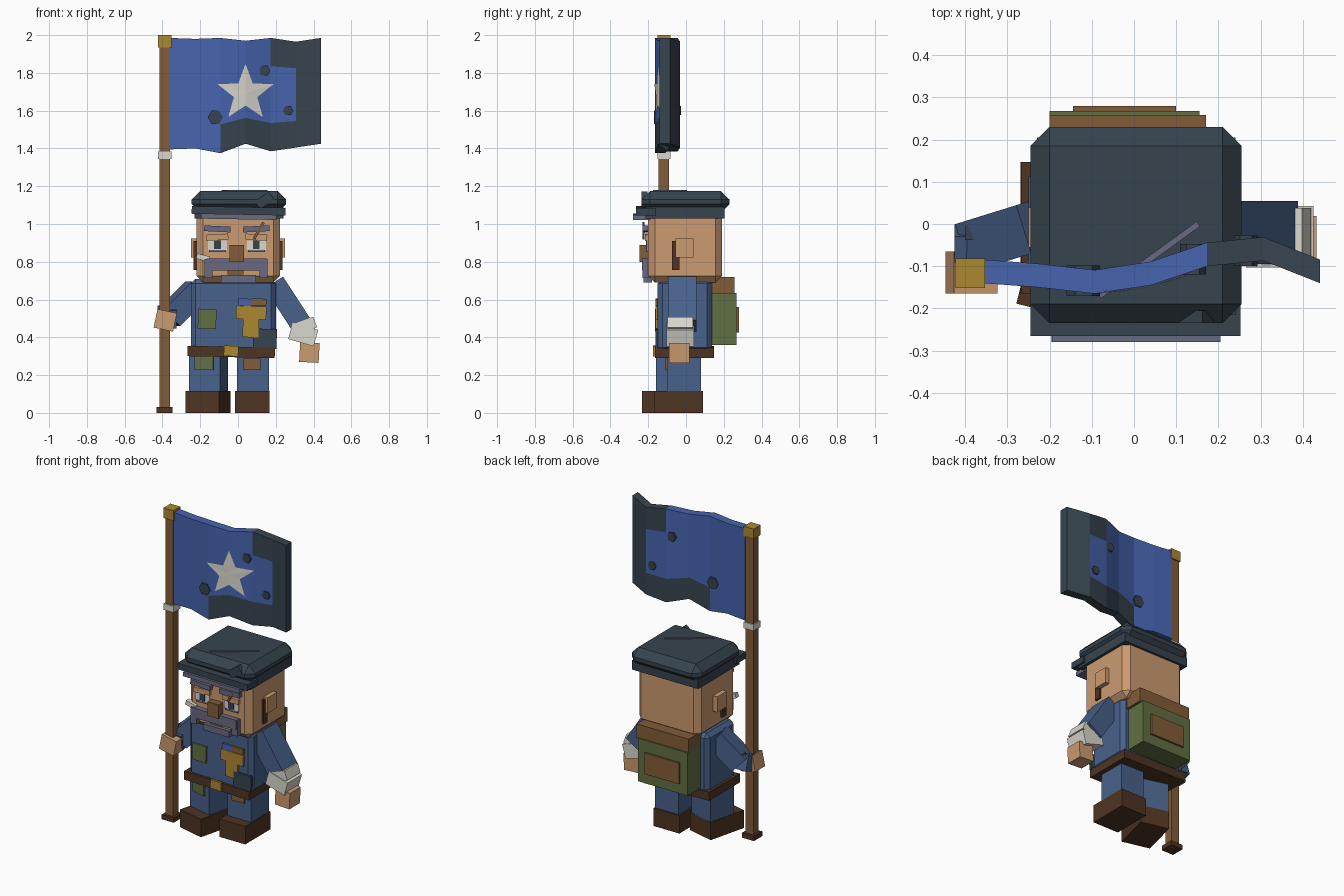
import bpy, bmesh, math
from mathutils import Vector, Euler

if "Cube" in bpy.data.objects:
    bpy.data.objects.remove(bpy.data.objects["Cube"])


def make_material(name, rgb):
    linear = [(c / 255 / 12.92) if c < 11 else ((c / 255 + .055) / 1.055) ** 2.4 for c in rgb]
    material = bpy.data.materials.new(name)
    material.use_nodes = True
    material.diffuse_color = (*linear, 1)
    material.node_tree.nodes["Principled BSDF"].inputs["Base Color"].default_value = (*linear, 1)
    return material


palette = {
    "cloth_blue": (72, 97, 138), "flag_blue": (70, 100, 175), "slate": (54, 68, 78),
    "skin": (203, 155, 112), "wood_brown": (130, 92, 56), "dark_leather": (78, 52, 34),
    "canvas_green": (97, 112, 66), "gold": (172, 136, 48), "off_white": (218, 216, 205),
    "grey_violet": (106, 106, 132)}
materials = {name: make_material(name, rgb) for name, rgb in palette.items()}


def finish(name, bm, *mats):
    mesh = bpy.data.meshes.new(name)
    bmesh.ops.recalc_face_normals(bm, faces=bm.faces)
    bm.to_mesh(mesh)
    bm.free()
    for mat in mats:
        mesh.materials.append(materials[mat])
    obj = bpy.data.objects.new(name, mesh)
    bpy.context.scene.collection.objects.link(obj)
    return obj


def block(name, mat, size, place, turn=(0, 0, 0), bevel=0):
    """Box by size and centre, turned by degrees."""
    bm = bmesh.new()
    bmesh.ops.create_cube(bm, size=1)
    bmesh.ops.scale(bm, vec=size, verts=bm.verts)
    if bevel:
        bmesh.ops.bevel(bm, geom=bm.edges[:], offset=bevel, segments=1, affect='EDGES')
    obj = finish(name, bm, mat)
    obj.location = place
    obj.rotation_euler = [math.radians(a) for a in turn]
    return obj


def box(name, mat, xs, ys, zs, turn=(0, 0, 0), bevel=0):
    """Box by its ranges along each axis."""
    spans = (xs, ys, zs)
    return block(name, mat, [b - a for a, b in spans], [(a + b) / 2 for a, b in spans], turn, bevel)


def limb(name, mat, start, end, depth, width, bevel=0):
    """Box running from one joint to the next."""
    start, end = Vector(start), Vector(end)
    along = end - start
    obj = block(name, mat, (depth, width, along.length), (start + end) / 2, bevel=bevel)
    obj.rotation_euler = along.to_track_quat('Z', 'Y').to_euler()
    return obj


# Flag pole
POLE_X, POLE_Y = -.388, -.117
for name, mat, width, low, high in (
        ("pole", "wood_brown", .055, 0, 1.95), ("pole_foot", "dark_leather", .085, 0, .03),
        ("pole_ring", "off_white", .07, 1.345, 1.385), ("pole_cap", "gold", .07, 1.935, 2)):
    block(name, mat, (width, width, high - low), (POLE_X, POLE_Y, (low + high) / 2))

# Waving flag: columns run along x, rows along z
flag_x = [-.36 + .8 * i / 6 for i in range(7)]
flag_y = [-.14, -.15, -.165, -.145, -.1, -.087, -.14]
flag_top = [1.985, 1.98, 1.985, 1.97, 1.985, 1.965, 1.985]
flag_low = [1.395, 1.4, 1.375, 1.425, 1.385, 1.405, 1.425]
THICK = .056


def along_flag(values, x):
    t = min(max((x - flag_x[0]) / .8 * 6, 0), 5.999)
    i = int(t)
    return values[i] + (values[i + 1] - values[i]) * (t - i)


bm = bmesh.new()
grid = [[bm.verts.new((x, y, low + (top - low) * r / 4)) for r in range(5)]
        for x, y, top, low in zip(flag_x, flag_y, flag_top, flag_low)]
for c in range(6):
    for r in range(4):
        bm.faces.new((grid[c][r], grid[c + 1][r], grid[c + 1][r + 1], grid[c][r + 1]))
back = bmesh.ops.extrude_face_region(bm, geom=bm.faces[:], use_keep_orig=True)
bmesh.ops.translate(bm, vec=(0, THICK, 0),
                    verts=[v for v in back["geom"] if isinstance(v, bmesh.types.BMVert)])
for face in bm.faces:
    centre = face.calc_center_median()
    low, top = along_flag(flag_low, centre.x), along_flag(flag_top, centre.x)
    column = (centre.x - flag_x[0]) / .8 * 6
    row = (centre.z - low) / (top - low) * 4
    face.material_index = int(column > 5 or (column > 4 and row > 3) or (column > 2 and row < 1))
finish("flag", bm, "flag_blue", "slate")

# Star laid on the flag, following its fold
bm = bmesh.new()
points = []
for i in range(10):
    radius = .065 if i % 2 else .155
    angle = math.pi * i / 5
    x = .04 + radius * math.sin(angle)
    points.append(bm.verts.new((x, along_flag(flag_y, x) - .004, 1.692 + radius * math.cos(angle))))
middle = bm.verts.new((.04, along_flag(flag_y, .04) - .004, 1.692))
for i in range(10):
    bm.faces.new((middle, points[i], points[(i + 1) % 10]))
finish("flag_star", bm, "off_white")

# Dark holes seen on both sides of the flag
for x, z, radius in ((-.12, 1.565, .04), (.14, 1.812, .031), (.265, 1.6, .028)):
    bm = bmesh.new()
    bmesh.ops.create_cone(bm, cap_ends=True, segments=6, radius1=radius, radius2=radius, depth=THICK + .016)
    bmesh.ops.rotate(bm, verts=bm.verts, matrix=Euler((0, math.pi / 6, 0)).to_matrix()
                     @ Euler((math.pi / 2, 0, 0)).to_matrix())
    hole = finish("flag_hole", bm, "slate")
    hole.location = (x, along_flag(flag_y, x) + THICK / 2, z)

# Legs and shoes; the right foot steps forward and turns out
for side, x, y, shoe_y, turn in (("left", .08, -.01, -.038, 0), ("right", -.155, -.05, -.087, -14)):
    block(side + "_leg", "cloth_blue", (.168, .18, .25), (x, y, .23), (0, 0, turn))
    block(side + "_shoe", "dark_leather", (.183, .255, .115), (x - .004, shoe_y, .0575), (0, 0, turn))
block("left_leg_patch", "wood_brown", (.09, .012, .06), (.075, -.103, .257))
block("right_leg_patch", "canvas_green", (.1, .012, .085), (-.18, -.142, .27), (0, 0, -14))

# Torso, belt and sewn patches
box("torso", "cloth_blue", (-.25, .2), (-.15, .137), (.32, .71), bevel=.025)
box("belt", "dark_leather", (-.268, .195), (-.165, .147), (.295, .35), turn=(0, 1.3, 0))
box("belt_buckle", "gold", (-.075, .002), (-.175, -.16), (.3, .355), turn=(0, 3, 0))
for name, mat, xs, zs in (
        ("chest_patch", "canvas_green", (-.212, -.115), (.445, .55)),
        ("medal_bar", "gold", (-.01, .15), (.495, .565)),
        ("medal_drop", "gold", (.025, .11), (.4, .5)),
        ("brown_ribbon", "wood_brown", (.07, .15), (.567, .605)),
        ("blue_ribbon", "flag_blue", (0, .07), (.567, .605)),
        ("hip_patch", "slate", (.08, .205), (.34, .445))):
    box(name, mat, xs, (-.162, -.147), zs, turn=(0, 2, 0))

# Backpack with bedroll
box("backpack", "canvas_green", (-.2, .155), (.13, .268), (.36, .635))
box("bedroll", "wood_brown", (-.2, .17), (.13, .258), (.63, .72))
box("backpack_patch", "wood_brown", (-.145, .1), (.265, .28), (.425, .56))

# Right arm gripping the pole
limb("right_upper_arm", "cloth_blue", (-.22, 0, .65), (-.365, -.045, .505), .12, .125)
limb("right_forearm", "cloth_blue", (-.375, -.015, .52), (-.375, -.1, .495), .1, .1)
block("right_hand", "skin", (.105, .1, .1), (-.385, -.115, .49), (0, 12, 0))
block("right_elbow_patch", "slate", (.05, .035, .01), (-.375, -.02, .578), (0, -20, 0))

# Left arm hanging outward
limb("left_arm", "cloth_blue", (.19, -.02, .69), (.34, -.02, .46), .15, .115)
block("left_arm_patch", "slate", (.012, .035, .055), (.315, -.02, .59), (0, -33, 0))
block("left_cuff", "off_white", (.14, .145, .09), (.345, -.03, .415), (0, 16, 0))
block("left_cuff_fold", "off_white", (.12, .135, .06), (.352, -.03, .46), (0, -20, 0))
block("left_hand", "skin", (.103, .108, .105), (.378, -.035, .32), (0, 3, 0))

# Head, ears and sideburns
box("head", "skin", (-.22, .222), (-.2, .19), (.69, 1.07), bevel=.035)
for side, sign in (("left", 1), ("right", -1)):
    block(side + "_ear", "skin", (.05, .095, .1), (sign * .225, -.008, .872))
    block(side + "_sideburn", "dark_leather", (.025, .04, .155), (sign * .222, -.055, .833))
    # Eyes and brows, mirrored
    x = sign * .103 - .006
    block(side + "_eye", "off_white", (.1, .008, .05), (x, -.203, .888))
    block(side + "_pupil", "slate", (.036, .008, .045), (x, -.208, .89))
    block(side + "_eyelid", "skin", (.115, .025, .032), (x, -.205, .93), (0, sign * 3, 0))
    block(side + "_eyebag", "grey_violet", (.09, .01, .012), (x, -.203, .857))
    block(side + "_brow", "grey_violet", (.14, .035, .03), (x, -.212, .974), (0, sign * -3, 0))
    block(side + "_moustache_end", "grey_violet", (.042, .035, .1), (sign * .146 - .01, -.212, .765))

# Nose, moustache, mouth, chin beard, scar and cheek bandage
box("nose", "wood_brown", (-.045, .032), (-.245, -.19), (.8, .89))
box("moustache", "grey_violet", (-.165, .15), (-.232, -.19), (.755, .817))
box("mouth", "wood_brown", (-.055, .03), (-.208, -.19), (.733, .757))
box("chin_beard", "grey_violet", (-.09, .095), (-.225, -.18), (.69, .73))
block("brow_scar", "wood_brown", (.014, .012, .1), (.11, -.225, .965), (0, 30, 0))
block("cheek_bandage", "off_white", (.07, .03, .028), (-.185, -.205, .822), (0, 15, 0))

# Cap: crown, band, peak and grey trim
box("cap_crown", "slate", (-.245, .255), (-.235, .23), (1.06, 1.175), bevel=.045)
box("cap_band", "slate", (-.23, .24), (-.215, .205), (1.03, 1.09))
box("cap_peak", "slate", (-.245, .252), (-.265, -.16), (1.05, 1.09), turn=(0, 1, 0))
box("cap_trim", "grey_violet", (-.195, .205), (-.28, -.19), (1.025, 1.052), turn=(0, 1, 0))
block("cap_dent", "slate", (.09, .03, .05), (.14, -.22, 1.125), (0, -35, 0))
block("cap_tear", "grey_violet", (.29, .014, .008), (.035, -.085, 1.176), (0, 0, 36))
